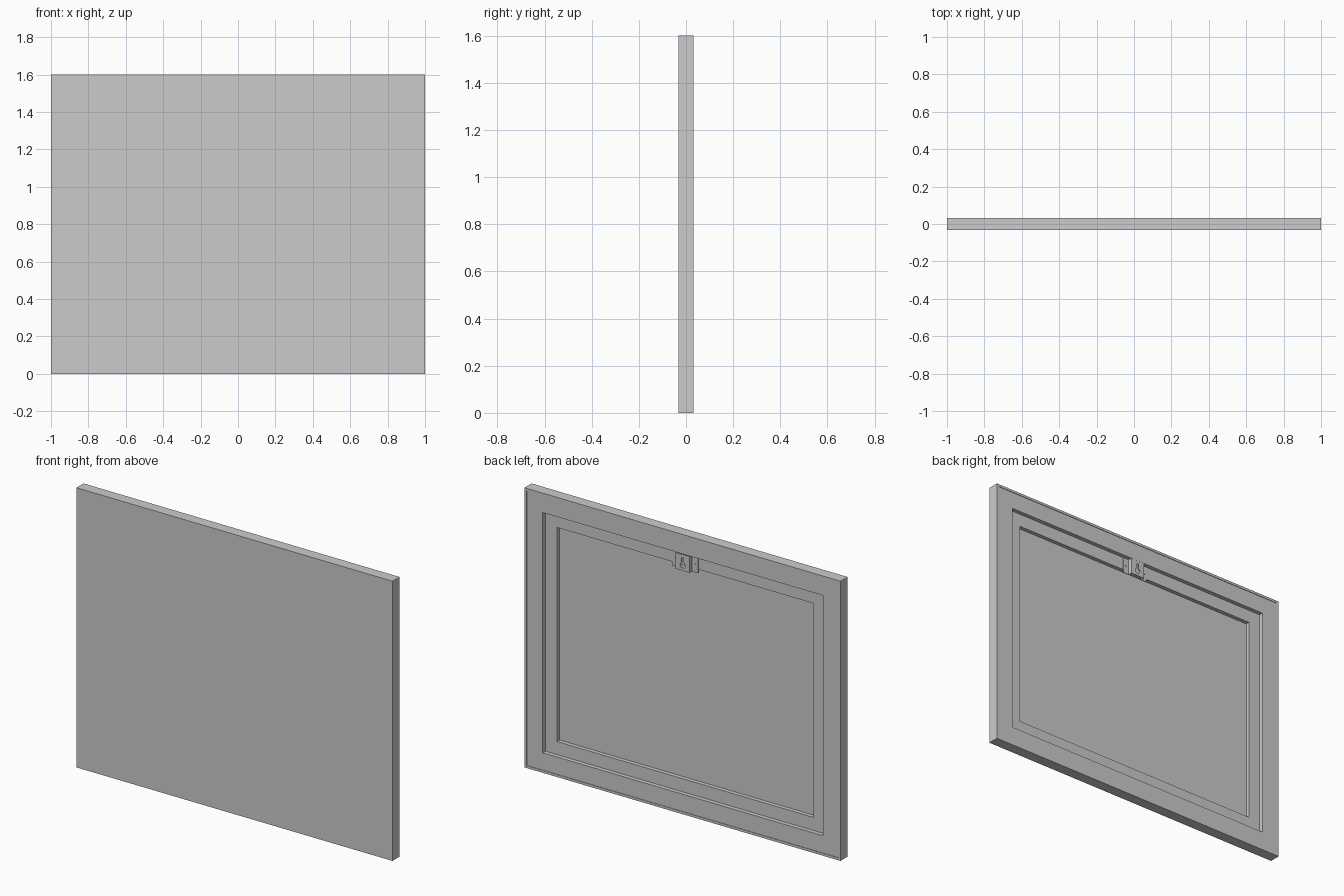
import bpy, bmesh, math

if "Cube" in bpy.data.objects:
    bpy.data.objects.remove(bpy.data.objects["Cube"])

W, H, D = 1.0, 1.6, 0.032


def make_object(name, bm):
    bmesh.ops.recalc_face_normals(bm, faces=bm.faces)
    me = bpy.data.meshes.new(name)
    bm.to_mesh(me)
    bm.free()
    ob = bpy.data.objects.new(name, me)
    bpy.context.collection.objects.link(ob)
    return ob


def rect_loft(name, profile, closed):
    """Loft rectangles given as (inset, y); closed makes a ring, else both ends are capped."""
    bm = bmesh.new()
    rings = []
    for i, y in profile:
        w = W - i
        rings.append([bm.verts.new((x, y, z)) for x, z in
                      ((-w, i), (w, i), (w, H - i), (-w, H - i))])
    pairs = list(zip(rings, rings[1:]))
    if closed:
        pairs.append((rings[-1], rings[0]))
    else:
        bm.faces.new(rings[0])
        bm.faces.new(rings[-1])
    for a, b in pairs:
        for k in range(4):
            n = (k + 1) % 4
            bm.faces.new((a[k], a[n], b[n], b[k]))
    return make_object(name, bm)


def prism(name, points, axis):
    """Extrude a closed outline along the given vector."""
    bm = bmesh.new()
    face = bm.faces.new([bm.verts.new(p) for p in points])
    ext = bmesh.ops.extrude_face_region(bm, geom=[face])
    moved = [v for v in ext["geom"] if isinstance(v, bmesh.types.BMVert)]
    bmesh.ops.translate(bm, verts=moved, vec=axis)
    return make_object(name, bm)


# Front canvas wrapped round the sides as a shallow tray
rect_loft("canvas_tray", [(0, -D), (0, D), (0.014, D), (0.014, -0.018)], False)

# Stepped stretcher frame, slightly recessed from the rim
rect_loft("stretcher_frame", [(0.014, 0.029), (0.113, 0.029), (0.113, 0.005),
                              (0.188, 0.005), (0.188, -0.018), (0.014, -0.018)], True)

# Hat-shaped hanger bracket
t, y0, y1 = 0.004, 0.005, 0.031
half = [(0.045 - t, y0), (0.082, y0), (0.082, y0 + t), (0.045, y0 + t), (0.045, y1)]
half = [(0.045 - t, y1 - t)] + half
outline = half + [(-x, y) for x, y in reversed(half)]
bracket = prism("hanger_bracket", [(x, y, 1.392) for x, y in outline], (0, 0, 0.093))

# Keyhole cut through the bracket plate
zc, r, sw, zt = 1.423, 0.016, 0.007, 1.462
a0 = math.acos(sw / r)
key = []
for k in range(21):
    a = a0 - (math.pi + 2 * a0) * k / 20
    key.append((r * math.cos(a), zc + r * math.sin(a)))
for k in range(9):
    a = math.pi - math.pi * k / 8
    key.append((sw * math.cos(a), zt + sw * math.sin(a)))
cutter = prism("keyhole_cutter", [(x, 0.02, z) for x, z in key], (0, 0.03, 0))
cutter.hide_render = True
cutter.hide_set(True)
mod = bracket.modifiers.new("keyhole", "BOOLEAN")
mod.operation = "DIFFERENCE"
mod.solver = "EXACT"
mod.object = cutter

# Apply the cut and drop the cutter
bpy.context.view_layer.objects.active = bracket
bracket.select_set(True)
bpy.ops.object.modifier_apply(modifier=mod.name)
bpy.data.objects.remove(cutter)

# Screw heads on the two flanges
for side, sx in (("left", -1), ("right", 1)):
    ring = [(sx * 0.064 + 0.006 * math.cos(k * math.pi / 8), y0 + t,
             1.44 + 0.006 * math.sin(k * math.pi / 8)) for k in range(16)]
    prism("screw_" + side, ring, (0, 0.002, 0))
